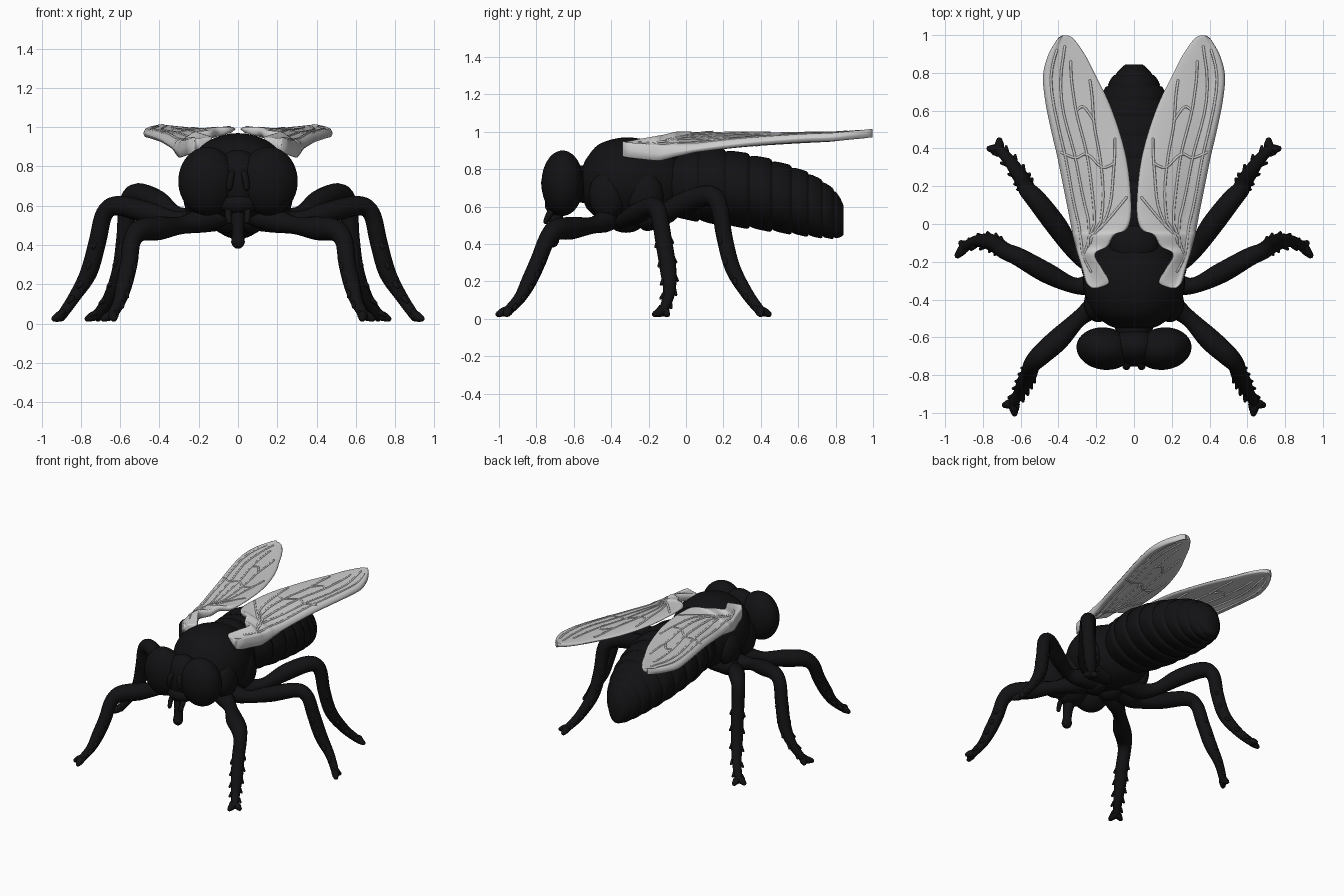
import bpy, bmesh, math
from mathutils import Vector, Matrix

if "Cube" in bpy.data.objects:
    bpy.data.objects.remove(bpy.data.objects["Cube"])

black = bpy.data.materials.new("black")
black.diffuse_color = (0.006, 0.006, 0.007, 1)
black.use_nodes = True
black.node_tree.nodes["Principled BSDF"].inputs["Base Color"].default_value = black.diffuse_color


def spline(pts, n):
    """Catmull-Rom through tuples of any length."""
    p = [pts[0]] + list(pts) + [pts[-1]]
    out = []
    for i in range(1, len(p) - 2):
        for k in range(n):
            t = k / n
            out.append(tuple(0.5 * (2 * b + (c - a) * t + (2 * a - 5 * b + 4 * c - d) * t * t
                                    + (3 * b - a - 3 * c + d) * t ** 3)
                             for a, b, c, d in zip(*p[i - 1:i + 3])))
    return out + [tuple(pts[-1])]


def loft(bm, rings):
    vs = [[bm.verts.new(c) for c in r] for r in rings]
    n = len(vs[0])
    for a, b in zip(vs, vs[1:]):
        for i in range(n):
            bm.faces.new((a[i], a[(i + 1) % n], b[(i + 1) % n], b[i]))
    bm.faces.new(vs[0])
    bm.faces.new(vs[-1])


def tube(bm, pts, ref, sides=14, steps=5):
    """Tube through (x, y, z, radius) points with rounded ends."""
    d = spline(pts, steps)
    c = [Vector(q[:3]) for q in d]
    rings = []
    for i, q in enumerate(d):
        t = (c[min(i + 1, len(c) - 1)] - c[max(i - 1, 0)]).normalized()
        n = t.cross(ref).normalized()
        b = t.cross(n)
        def ring(s, off):
            return [c[i] + t * off + (n * math.cos(a) + b * math.sin(a)) * q[3] * s
                    for a in (2 * math.pi * k / sides for k in range(sides))]
        if i == 0:
            rings += [ring(0.3, -0.9 * q[3]), ring(0.75, -0.6 * q[3])]
        rings.append(ring(1, 0))
        if i == len(d) - 1:
            rings += [ring(0.75, 0.6 * q[3]), ring(0.3, 0.9 * q[3])]
    loft(bm, rings)


def ball(bm, loc, size, rot=(0, 0, 0), seg=24):
    m = Matrix.Translation(loc)
    for ax, a in zip("XYZ", rot):
        m = m @ Matrix.Rotation(a, 4, ax)
    bmesh.ops.create_uvsphere(bm, u_segments=seg, v_segments=seg * 2 // 3, radius=1,
                              matrix=m @ Matrix.Diagonal((*size, 1)))


def finish(bm, name, mat=black, mirror=False):
    bmesh.ops.recalc_face_normals(bm, faces=bm.faces)
    for f in bm.faces:
        f.smooth = True
    me = bpy.data.meshes.new(name)
    bm.to_mesh(me)
    bm.free()
    ob = bpy.data.objects.new(name, me)
    bpy.context.collection.objects.link(ob)
    if mat:
        me.materials.append(mat)
    if mirror:
        ob.modifiers.new("mirror", "MIRROR")
    return ob


def body_ring(y, w, top, bot, s=1.0, n=40):
    zc, h = (top + bot) / 2, (top - bot) / 2
    return [Vector((w * s * math.cos(a), y, zc + h * s * math.sin(a)))
            for a in (2 * math.pi * k / n for k in range(n))]


def sample(table, y):
    for a, b in zip(table, table[1:]):
        if a[0] <= y <= b[0]:
            t = (y - a[0]) / max(b[0] - a[0], 1e-6)
            return [p + (q - p) * t for p, q in zip(a, b)]
    return list(table[-1] if y > table[0][0] else table[0])


# thorax with scutellum and side plates
bm = bmesh.new()
loft(bm, [body_ring(*s) for s in spline([
    (-.55, .10, .82, .64), (-.53, .145, .86, .59), (-.47, .215, .93, .54), (-.37, .262, .965, .51),
    (-.27, .268, .967, .49), (-.17, .24, .94, .49), (-.07, .19, .90, .52), (0, .10, .85, .60)], 5)])
ball(bm, (0, -.11, .87), (.13, .11, .07))
for s in (-1, 1):
    ball(bm, (s * .19, -.42, .66), (.075, .10, .13))
    ball(bm, (s * .21, -.22, .66), (.07, .10, .13))
    ball(bm, (s * .07, -.32, .53), (.07, .10, .07))
finish(bm, "thorax")

# abdomen with overlapping segments
shape = spline([(-.2, .15, .85, .56), (0, .235, .90, .53), (.15, .265, .915, .505), (.35, .26, .88, .48),
                (.5, .235, .84, .46), (.65, .185, .785, .44), (.75, .135, .725, .43),
                (.81, .085, .67, .43), (.845, .045, .60, .45)], 6)
bounds = [-.2, -.08, .07, .21, .34, .46, .565, .655, .73, .79, .845]
rings = []
for a, b in zip(bounds, bounds[1:]):
    for f, s in ((.02, .93), (.1, .96), (.35, .985), (.65, 1.0), (.88, 1.01), (.97, .985)):
        y = a + (b - a) * f
        rings.append(body_ring(*sample(shape, y), s=s))
bm = bmesh.new()
loft(bm, rings)
finish(bm, "abdomen")

# head, face and neck
bm = bmesh.new()
ball(bm, (0, -.65, .72), (.14, .10, .165))
ball(bm, (0, -.55, .72), (.10, .10, .10))
ball(bm, (0, -.68, .61), (.10, .075, .06))
finish(bm, "head")

# compound eyes
bm = bmesh.new()
ball(bm, (.155, -.66, .725), (.15, .112, .175), (0, 0, math.radians(7)), 36)
finish(bm, "eyes", mirror=True)

# antennae
bm = bmesh.new()
tube(bm, [(.03, -.735, .77, .014), (.038, -.755, .74, .018), (.045, -.755, .69, .016)], Vector((1, 0, 0)), 10)
finish(bm, "antennae", mirror=True)

# proboscis with palps
bm = bmesh.new()
tube(bm, [(0, -.68, .62, .05), (0, -.70, .53, .035), (0, -.71, .46, .03), (0, -.715, .415, .036)], Vector((1, 0, 0)))
for s in (-1, 1):
    tube(bm, [(s * .04, -.70, .60, .02), (s * .05, -.73, .56, .018), (s * .045, -.75, .52, .014)], Vector((1, 0, 0)), 10)
finish(bm, "proboscis")

# legs: hip, thigh, knee, shin, foot as (x, y, z, radius)
legs = {
    "front_legs": [(.08, -.40, .55, .055), (.19, -.43, .525, .062), (.29, -.50, .50, .045), (.40, -.61, .485, .06),
                   (.495, -.695, .475, .056), (.54, -.745, .42, .046), (.555, -.79, .31, .044),
                   (.58, -.84, .20, .042), (.605, -.89, .11, .032), (.64, -.95, .045, .026)],
    "middle_legs": [(.08, -.30, .53, .055), (.22, -.32, .52, .058), (.32, -.325, .53, .043), (.46, -.26, .565, .055),
                    (.61, -.175, .60, .05), (.68, -.145, .56, .045), (.715, -.12, .42, .045),
                    (.76, -.095, .26, .044), (.83, -.09, .14, .032), (.895, -.12, .045, .026)],
    "hind_legs": [(.08, -.20, .53, .055), (.22, -.20, .53, .06), (.32, -.14, .555, .045), (.41, -.01, .62, .058),
                  (.51, .12, .66, .055), (.56, .175, .61, .047), (.575, .205, .44, .044),
                  (.60, .25, .27, .042), (.655, .33, .13, .033), (.715, .395, .045, .027)],
}
for name, pts in legs.items():
    bm = bmesh.new()
    side = (Vector(pts[-1][:3]) - Vector(pts[1][:3])).cross(Vector((0, 0, 1))).normalized()
    tube(bm, pts, side)
    # spurs along the shin
    dense = spline(pts[6:], 3)
    for k in (0, 2, 4, 6, 8):
        p, r = Vector(dense[k][:3]), dense[k][3]
        d = (Vector(dense[k + 1][:3]) - p).normalized()
        for s in (-1, 1):
            o = p + d * .012 * s + side * s * r * .7
            tube(bm, [(*o, .017), (*(o + side * s * .018 + d * .025), .008)], Vector((.3, .2, 1)), 8, 2)
    # two-lobed foot
    end = Vector(pts[-1][:3])
    d = end - Vector(pts[-2][:3])
    d.z *= .55
    d.normalize()
    for s in (-1, 1):
        tip = end + d * .04 + side * s * .034
        tube(bm, [(*end, .026), (*(end + d * .02 + side * s * .018), .025), (tip.x, tip.y, .025, .017)],
             Vector((0, 0, 1)), 10)
    finish(bm, name, mirror=True)

# wings: stations of y, inner x, outer x, inner z, outer z
wing = spline([(-.34, .19, .225, .91, .91), (-.31, .13, .255, .92, .90), (-.24, .165, .275, .935, .89),
               (-.16, .205, .30, .95, .88), (-.12, .14, .31, .96, .88), (-.06, .105, .325, .98, .89),
               (-.03, .04, .33, .985, .893), (.05, .015, .345, .99, .905), (.20, .02, .375, .99, .925),
               (.35, .04, .405, .987, .942), (.50, .08, .44, .983, .955), (.65, .135, .47, .983, .965),
               (.78, .20, .482, .985, .97), (.88, .25, .46, .99, .98), (.95, .295, .425, .993, .987),
               (.985, .325, .40, .995, .992), (.998, .35, .38, .995, .993)], 5)


def wing_pt(st, u, side):
    y, xi, xo, zi, zo = st
    h = .006 + .010 * math.sqrt(max(0, 1 - (2 * u - 1) ** 2)) + .012 * math.exp(-((u - .92) / .1) ** 2)
    if y < .05:
        h += .018 * min(1, (.05 - y) / .2)
    if u in (0, 1):
        h = 0.002
    return Vector((xi + (xo - xi) * u, y, zi + (zo - zi) * u ** 1.4 + side * h))


us = [0, .03] + [k / 16 for k in range(1, 16)] + [.97, 1]
bm = bmesh.new()
loft(bm, [[wing_pt(s, u, 1) for u in us] + [wing_pt(s, u, -1) for u in reversed(us)] for s in wing])
# raised veins as (y, across) paths on both faces
veins = [[(-.25, .6), (0, .86), (.35, .88), (.7, .87), (.92, .8)],
         [(-.15, .6), (.1, .72), (.38, .74), (.65, .74), (.94, .55)],
         [(-.12, .6), (.15, .58), (.38, .56), (.62, .55), (.86, .42)],
         [(-.1, .55), (.15, .42), (.36, .38), (.55, .33), (.76, .15)],
         [(-.08, .55), (.1, .33), (.28, .22), (.45, .1)],
         [(-.07, .6), (.03, .35), (.14, .07)],
         [(.38, .93), (.35, .74), (.37, .56), (.3, .38), (.32, .2)],
         [(.6, .55), (.62, .42), (.55, .33)]]
for path in veins:
    for side in (1, -1):
        pts = [(*wing_pt(sample(wing, y), u, side * .9), .007) for y, u in spline(path, 4)]
        tube(bm, pts, Vector((.1, .05, 1)), 8, 1)
finish(bm, "wings", None, mirror=True)
